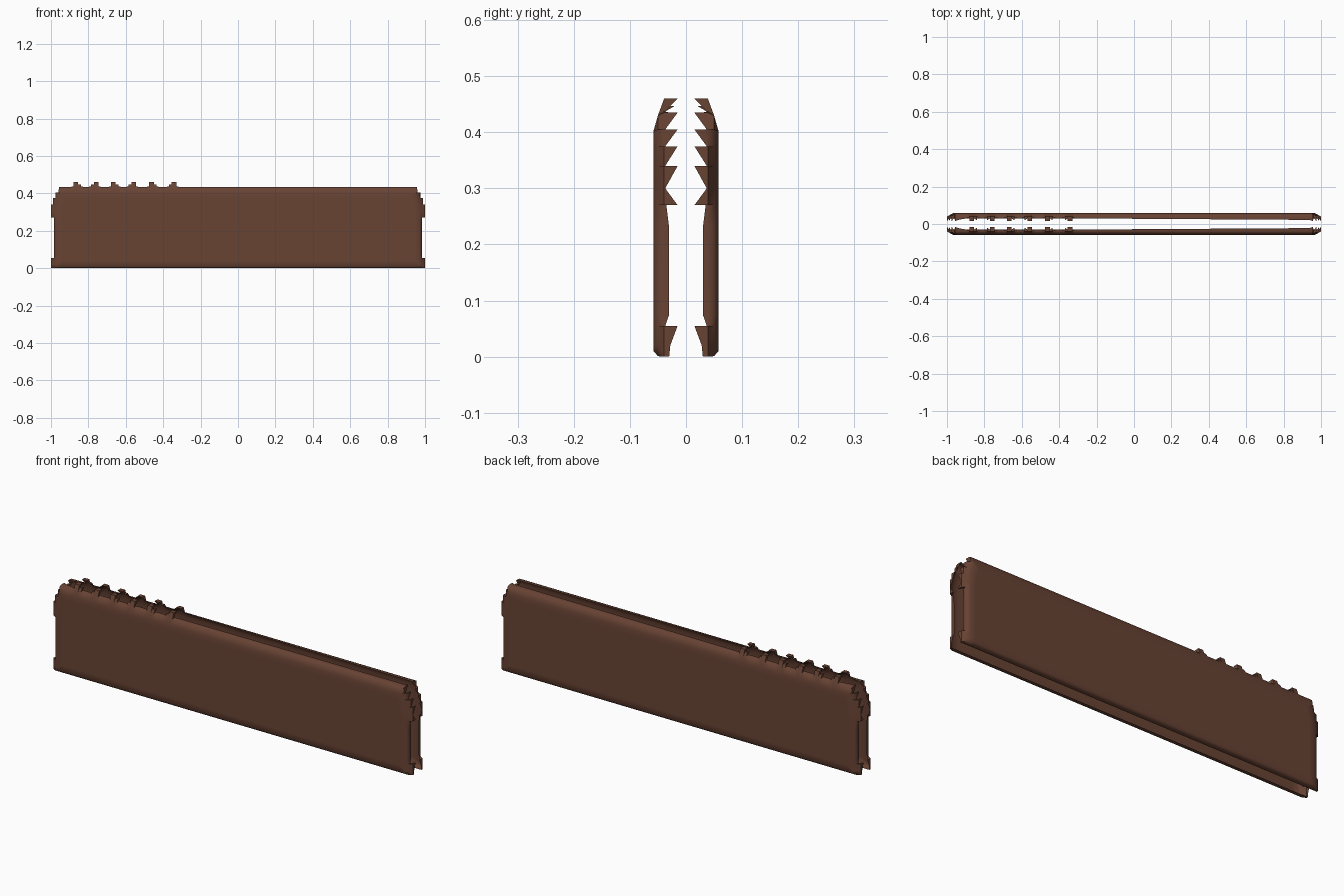
import bpy, bmesh, math

if "Cube" in bpy.data.objects:
    bpy.data.objects.remove(bpy.data.objects["Cube"])

brown = bpy.data.materials.new("dark brown")
brown.diffuse_color = (0.138, 0.056, 0.034, 1)
brown.use_nodes = True
brown.node_tree.nodes["Principled BSDF"].inputs["Base Color"].default_value = brown.diffuse_color

# Stepped end outline, bottom to top: x, z, distance of the curled lip from the middle
END = [(.94, 0, .03), (1, 0, .03), (1, .02, .028), (1, .055, .015), (.985, .055, .037),
       (.983, .075, .03), (.983, .23, .03), (.985, .27, .035), (1, .27, .015),
       (1, .30, .037), (1, .34, .015), (.99, .34, .037), (.99, .375, .015),
       (.975, .375, .037), (.975, .405, .015), (.96, .405, .037), (.957, .435, .015),
       (.94, .435, .022)]


def tooth(c, d):
    """Small stepped tooth on the top edge; d flips the step to the other side."""
    pts = [(.036, .435, .03), (.02, .437, .037), (.02, .447, .02), (.005, .447, .03),
           (.005, .46, .015), (-.02, .46, .015), (-.02, .437, .037), (-.036, .435, .03)]
    pts = [(c + d * x, z, y) for x, z, y in pts]
    return pts if d > 0 else pts[::-1]


# Full outline: right end, teeth from right to left, left end
outline = list(END)
for c, d in [(-.35, -1), (-.455, 1), (-.565, -1), (-.66, 1), (-.765, -1), (-.86, 1)]:
    outline += tooth(c, d)
outline += [(-x, z, y) for x, z, y in reversed(END)]


def ring(bm, inset, low, high, depth):
    """Outline pulled inside a limit that narrows towards the top."""
    out = []
    for x, z, lip in outline:
        limit = .998 - inset - max(0, z - .29) * .16
        px = math.copysign(min(abs(x), limit), x)
        pz = min(max(z, low), high)
        out.append(bm.verts.new((px, -depth, pz)))
    return out


bm = bmesh.new()
rings = [ring(bm, .06, .04, .37, .058),
         ring(bm, .03, .010, .402, .058),
         ring(bm, .016, .001, .430, .050)]
# Rim and curled lip
rings.append([bm.verts.new((x, -.039, z)) for x, z, lip in outline])
rings.append([bm.verts.new((x, -lip, z)) for x, z, lip in outline])

n = len(outline)
panel = bm.faces.new(rings[0])
for a, b in zip(rings, rings[1:]):
    for i in range(n):
        j = (i + 1) % n
        bm.faces.new((a[j], a[i], b[i], b[j]))
bmesh.ops.remove_doubles(bm, verts=bm.verts, dist=.0008)
bmesh.ops.recalc_face_normals(bm, faces=bm.faces)
big = max(bm.faces, key=lambda f: f.calc_area())
if big.normal.y > 0:
    bmesh.ops.reverse_faces(bm, faces=bm.faces)

mesh = bpy.data.meshes.new("side_shells")
bm.to_mesh(mesh)
bm.free()
mesh.materials.append(brown)
shells = bpy.data.objects.new("side_shells", mesh)
bpy.context.collection.objects.link(shells)
bpy.context.view_layer.objects.active = shells
shells.select_set(True)
bpy.ops.object.shade_smooth_by_angle(angle=math.radians(55))

# Matching shell on the other side
mirror = shells.modifiers.new("mirror", "MIRROR")
mirror.use_axis = (False, True, False)
mirror.use_mirror_merge = False
